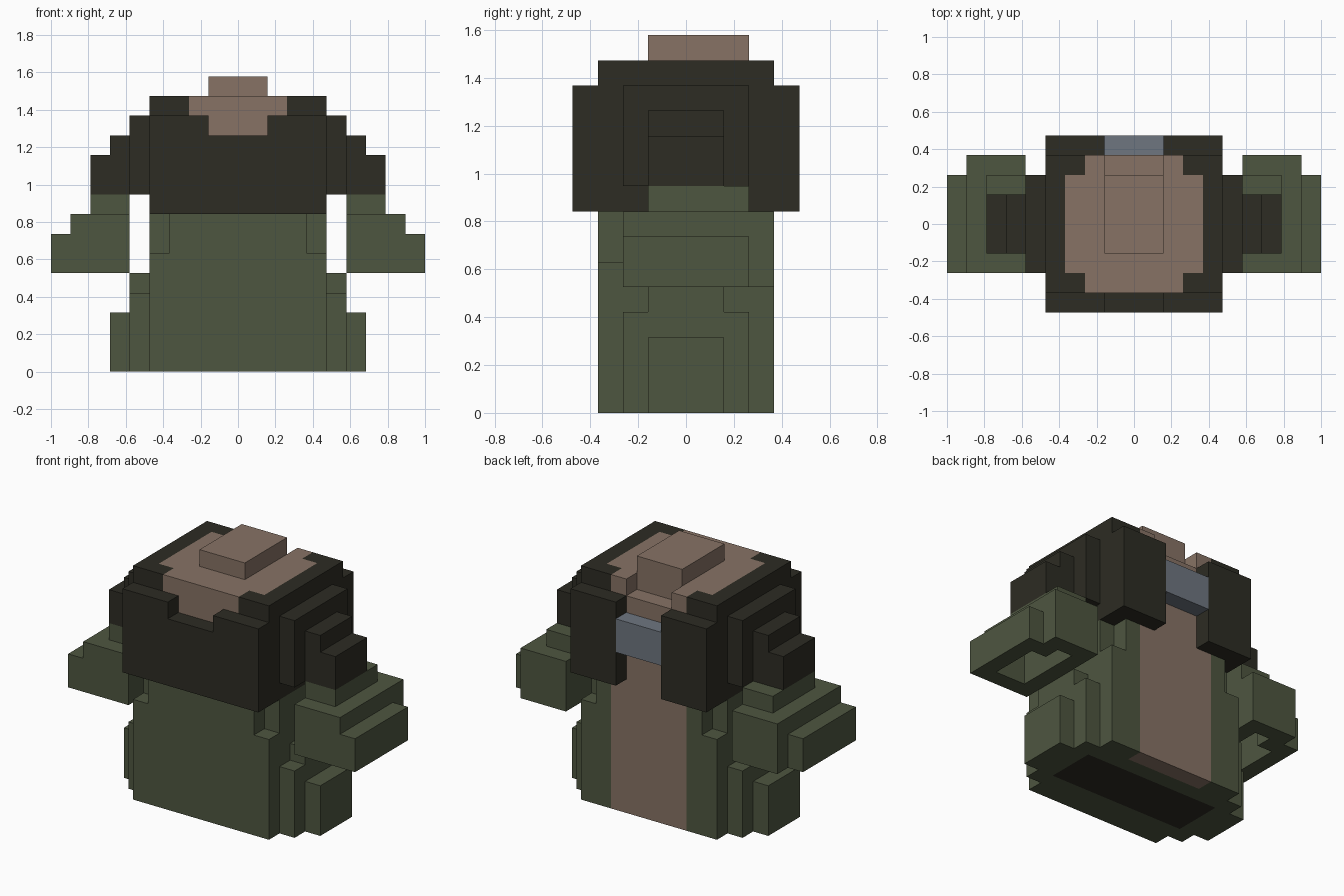
import bpy, bmesh
from mathutils import Vector

if "Cube" in bpy.data.objects:
    bpy.data.objects.remove(bpy.data.objects["Cube"])

U = 2 / 19  # edge length of one block


def material(name, rgb):
    m = bpy.data.materials.new(name)
    m.diffuse_color = (*rgb, 1)
    m.use_nodes = True
    m.node_tree.nodes["Principled BSDF"].inputs["Base Color"].default_value = m.diffuse_color
    return m


GREEN, DARK, TAN, GREY = range(4)
MATS = [material("olive_green", (0.076, 0.093, 0.051)),
        material("dark_olive", (0.026, 0.025, 0.017)),
        material("tan_brown", (0.242, 0.171, 0.130)),
        material("slate_grey", (0.156, 0.181, 0.216))]


def box(x0, x1, y0, y1, z0, z1):
    """Block cells in an inclusive range; x and y are centred on zero."""
    return {(x, y, z) for x in range(x0, x1 + 1)
            for y in range(y0, y1 + 1) for z in range(z0, z1 + 1)}


def mirrored(cells):
    return {(-x, y, z) for x, y, z in cells}


parts = {}  # name -> (cells, colour rule)

# Lower garment with notched upper corners and a tan back panel
skirt = box(-4, 4, -3, 3, 0, 7)
skirt -= {c for c in skirt if abs(c[0]) == 4 and abs(c[1]) == 3 and c[2] >= 6}


def skirt_colour(c, n):
    if n[2] < 0 and c[2] == 0 and abs(c[1]) <= 1:
        return DARK
    return TAN if c[1] == 3 and abs(c[0]) <= 2 else GREEN


parts["lower_garment"] = (skirt, skirt_colour)

# Chest with tan core and dark corners, and a notch behind the neck
chest = box(-4, 4, -3, 3, 8, 13) - box(-1, 1, 3, 3, 13, 13)


def chest_colour(c, n):
    x, y = abs(c[0]), abs(c[1])
    return TAN if (x <= 3 and y <= 2) or (x <= 2 and y <= 3) else DARK


parts["chest"] = (chest, chest_colour)
parts["neck"] = (box(-1, 1, -1, 2, 14, 14), lambda c, n: TAN)

# Vest panels and back strap
parts["front_panel"] = (box(-4, 4, -4, -4, 8, 12) - box(-1, 1, -4, -4, 12, 12),
                        lambda c, n: DARK)
parts["back_strap"] = (box(-1, 1, 4, 4, 10, 11), lambda c, n: GREY)

# Paired parts, described on the +x side
back_panel = box(2, 4, 4, 4, 8, 12)
shoulder = box(5, 5, -2, 2, 9, 12) | box(6, 6, -1, 1, 9, 11) | box(7, 7, -1, 1, 9, 10)
sleeve = box(6, 7, -1, 2, 8, 8) | box(6, 8, -2, 3, 5, 7) | box(6, 9, -2, 2, 5, 6)
sleeve -= box(7, 8, -1, 1, 5, 6) | box(7, 7, 2, 2, 5, 6)  # open cuff
hip = box(5, 5, -2, 2, 0, 3) | box(5, 5, -1, 1, 4, 4) | box(6, 6, -1, 1, 0, 2)

for name, cells, col in (("back_panel", back_panel, DARK), ("shoulder", shoulder, DARK),
                         ("sleeve", sleeve, GREEN), ("hip_flare", hip, GREEN)):
    parts["right_" + name] = (cells, lambda c, n, k=col: k)
    parts["left_" + name] = (mirrored(cells), lambda c, n, k=col: k)

filled = set().union(*(cells for cells, _ in parts.values()))
SIDES = [(1, 0, 0), (-1, 0, 0), (0, 1, 0), (0, -1, 0), (0, 0, 1), (0, 0, -1)]


def build(name, cells, colour):
    """Make one part from the exposed sides of its blocks."""
    bm = bmesh.new()
    for c in sorted(cells):
        for n in SIDES:
            if tuple(a + b for a, b in zip(c, n)) in filled:
                continue
            nv = Vector(n)
            a = Vector((n[1], n[2], n[0]))
            b = nv.cross(a)
            mid = Vector((c[0], c[1], c[2] + 0.5)) + nv * 0.5
            f = bm.faces.new([bm.verts.new((mid + a * s * 0.5 + b * t * 0.5) * U)
                              for s, t in ((1, 1), (-1, 1), (-1, -1), (1, -1))])
            f.material_index = colour(c, n)
    bmesh.ops.remove_doubles(bm, verts=bm.verts[:], dist=0.001)
    bm.normal_update()
    # Merge the flat regions into large faces
    bmesh.ops.dissolve_limit(bm, angle_limit=0.01, verts=bm.verts[:],
                             edges=bm.edges[:], delimit={'MATERIAL'})
    me = bpy.data.meshes.new(name)
    for m in MATS:
        me.materials.append(m)
    bm.to_mesh(me)
    bm.free()
    bpy.context.collection.objects.link(bpy.data.objects.new(name, me))


for part, (part_cells, rule) in parts.items():
    build(part, part_cells, rule)
